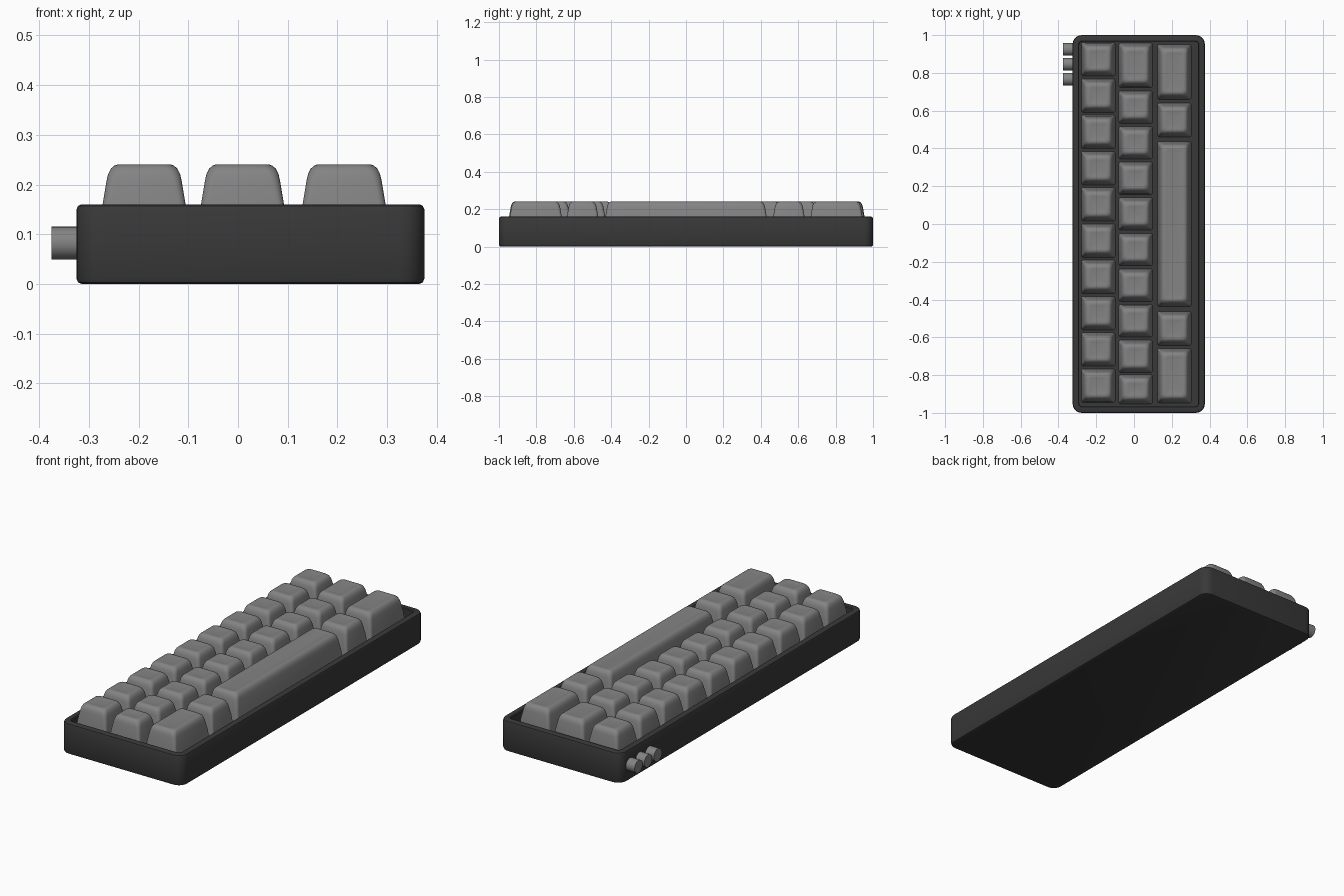
import bpy, bmesh, math

if "Cube" in bpy.data.objects:
    bpy.data.objects.remove(bpy.data.objects["Cube"])


def mat(name, v):
    m = bpy.data.materials.new(name)
    m.diffuse_color = (v, v, v, 1)
    m.use_nodes = True
    m.node_tree.nodes["Principled BSDF"].inputs["Base Color"].default_value = m.diffuse_color
    return m


CASE = mat("charcoal", 0.04)
KEY = mat("mid grey", 0.23)


def rounded_rect(cx, cy, hx, hy, r, z, n=5):
    pts = []
    for q, (sx, sy) in enumerate([(1, 1), (-1, 1), (-1, -1), (1, -1)]):
        for i in range(n + 1):
            a = math.pi / 2 * (q + i / n)
            pts.append((cx + sx * (hx - r) + r * math.cos(a),
                        cy + sy * (hy - r) + r * math.sin(a), z))
    return pts


def loft(name, rings, material, angle):
    bm = bmesh.new()
    loops = [[bm.verts.new(p) for p in ring] for ring in rings]
    for a, b in zip(loops, loops[1:]):
        n = len(a)
        for i in range(n):
            j = (i + 1) % n
            bm.faces.new((a[i], a[j], b[j], b[i]))
    bm.faces.new(loops[0][::-1])
    bm.faces.new(loops[-1])
    me = bpy.data.meshes.new(name)
    bm.to_mesh(me)
    bm.free()
    me.materials.append(material)
    ob = bpy.data.objects.new(name, me)
    bpy.context.collection.objects.link(ob)
    bpy.ops.object.select_all(action='DESELECT')
    ob.select_set(True)
    bpy.context.view_layer.objects.active = ob
    bpy.ops.object.shade_smooth_by_angle(angle=math.radians(angle))
    return ob


# Case: rounded tray with a recessed well (inset, corner radius, z)
profile = [(0.010, 0.038, 0.0), (0.003, 0.045, 0.003), (0.0, 0.048, 0.010),
           (0.0, 0.048, 0.150), (0.003, 0.045, 0.157), (0.009, 0.039, 0.160),
           (0.031, 0.020, 0.160), (0.035, 0.016, 0.156), (0.035, 0.016, 0.100)]
loft("case", [rounded_rect(0.025, 0, 0.35 - i, 1.0 - i, r, z) for i, r, z in profile], CASE, 35)


# Keycaps: tapered walls, rounded shoulder, shallow dished top
def keycap(name, x, y, length, width=0.18):
    prof = [(0.0, 0.012, 0.099), (0.0065, 0.014, 0.160), (0.0145, 0.018, 0.208),
            (0.0175, 0.020, 0.221), (0.023, 0.021, 0.232), (0.030, 0.020, 0.238),
            (0.037, 0.018, 0.2405), (0.047, 0.014, 0.2395), (0.062, 0.008, 0.2375)]
    loft(name, [rounded_rect(x, y, width / 2 - i, length / 2 - i, r, z) for i, r, z in prof], KEY, 40)


# Back column: ten equal keys
column_1 = [(0.872 - 0.192 * i, 0.178) for i in range(10)]
# Middle column: long key, eight equal keys, short key
column_2 = [(0.84, 0.235)] + [(0.619 - 0.1885 * i, 0.172) for i in range(8)] + [(-0.875, 0.155)]
# Front column: wide keys around the long bar
column_3 = [(0.805, 0.29), (0.55, 0.18), (0.0, 0.875), (-0.553, 0.18), (-0.803, 0.29)]

for c, (x, col) in enumerate([(-0.189, column_1), (0.009, column_2), (0.2135, column_3)]):
    for k, (y, length) in enumerate(col):
        kind = "space_bar" if length > 0.5 else "keycap"
        keycap(f"{kind}_{c + 1}_{k + 1}", x, y, length)

# Three round connectors on the left side
for k, y in enumerate((0.925, 0.846, 0.767)):
    rings = [[(x, y + r * math.cos(t), 0.082 + r * math.sin(t))
              for t in (2 * math.pi * i / 32 for i in range(32))]
             for x, r in ((-0.375, 0.033), (-0.31, 0.033))]
    loft(f"connector_{k + 1}", rings, KEY, 35)
